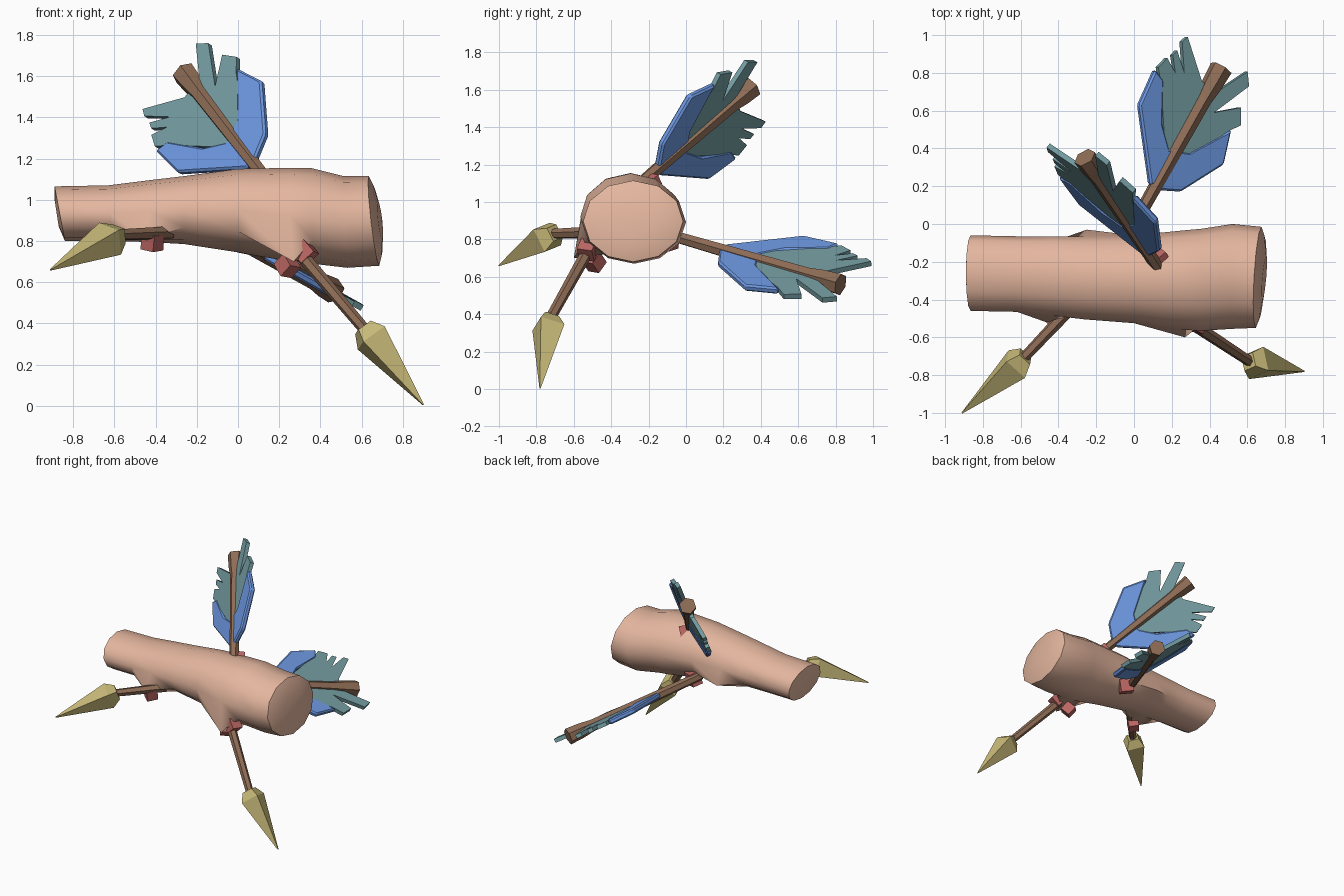
import bpy, bmesh, math
from mathutils import Vector

cube = bpy.data.objects.get("Cube")
if cube:
    bpy.data.objects.remove(cube, do_unlink=True)


def material(name, rgb):
    m = bpy.data.materials.new(name)
    m.use_nodes = True
    m.diffuse_color = (*rgb, 1)
    m.node_tree.nodes["Principled BSDF"].inputs["Base Color"].default_value = (*rgb, 1)
    return m


SKIN = material("skin", (0.78, 0.47, 0.345))
WOOD = material("brown_wood", (0.27, 0.15, 0.092))
GOLD = material("pale_gold", (0.58, 0.49, 0.19))
BLUE = material("feather_blue", (0.155, 0.315, 0.76))
TEAL = material("feather_teal", (0.175, 0.335, 0.36))
FLESH = material("wound_red", (0.5, 0.135, 0.125))


def finish(name, bm, mat, smooth=None):
    bmesh.ops.recalc_face_normals(bm, faces=bm.faces)
    me = bpy.data.meshes.new(name)
    bm.to_mesh(me)
    bm.free()
    ob = bpy.data.objects.new(name, me)
    bpy.context.collection.objects.link(ob)
    me.materials.append(mat)
    if smooth:
        bpy.ops.object.select_all(action='DESELECT')
        ob.select_set(True)
        bpy.context.view_layer.objects.active = ob
        bpy.ops.object.shade_smooth_by_angle(angle=math.radians(smooth))
    return ob


def loft(name, rings, mat, smooth=None):
    """Skin a list of equal-length point rings and cap both ends."""
    bm = bmesh.new()
    vs = [[bm.verts.new(p) for p in r] for r in rings]
    n = len(vs[0])
    for a, b in zip(vs, vs[1:]):
        for i in range(n):
            j = (i + 1) % n
            bm.faces.new((a[i], a[j], b[j], b[i]))
    bm.faces.new(vs[0])
    bm.faces.new(vs[-1])
    return finish(name, bm, mat, smooth)


def spindle(name, start, end, profile, sides, mat, roll=0.0, smooth=None):
    """Straight tapered solid; profile is (fraction along, radius)."""
    start, end = Vector(start), Vector(end)
    d = (end - start).normalized()
    u = d.cross(Vector((0, 0, 1))).normalized()
    w = d.cross(u)
    rings = []
    for t, r in profile:
        c = start.lerp(end, t)
        angs = [roll + math.tau * k / sides for k in range(sides)]
        rings.append([c + r * (math.cos(a) * u + math.sin(a) * w) for a in angs])
    return loft(name, rings, mat, smooth)


def plate(name, outline, origin, d, s, thick, mat, bevel=0.0):
    """Flat outline in the (d, s) plane, given thickness."""
    n = d.cross(s)
    bm = bmesh.new()
    lo = [bm.verts.new(origin + a * d + b * s - n * thick / 2) for a, b in outline]
    face = bm.faces.new(lo)
    ext = bmesh.ops.extrude_face_region(bm, geom=[face])
    top = [e for e in ext["geom"] if isinstance(e, bmesh.types.BMVert)]
    bmesh.ops.translate(bm, verts=top, vec=n * thick)
    ob = finish(name, bm, mat)
    if bevel:
        mod = ob.modifiers.new("edge_bevel", 'BEVEL')
        mod.width = bevel
        mod.segments = 1
    return ob


# Limb: x, back y, front y, bottom z, top z, lean in x by height, lean in x by depth
STATIONS = [(-0.88, -0.16, -0.36, 0.87, 1.0, -0.01, 0),
            (-0.865, -0.06, -0.46, 0.80, 1.065, -0.025, 0),
            (-0.62, -0.065, -0.465, 0.80, 1.07, -0.01, 0),
            (-0.43, -0.065, -0.485, 0.795, 1.095, 0, 0),
            (-0.26, -0.065, -0.505, 0.785, 1.115, 0, 0),
            (0.0, -0.06, -0.525, 0.745, 1.15, 0, 0),
            (0.25, -0.035, -0.56, 0.70, 1.155, 0, 0),
            (0.36, -0.025, -0.565, 0.69, 1.153, 0, 0),
            (0.52, -0.0, -0.555, 0.67, 1.115, -0.01, 0),
            (0.66, -0.015, -0.55, 0.68, 1.115, -0.025, 0.015),
            (0.675, -0.06, -0.51, 0.72, 1.075, -0.02, 0.015),
            (0.69, -0.17, -0.40, 0.81, 0.99, -0.01, 0.01)]
rings = []
for x, yb, yf, zl, zh, lean, skew in STATIONS:
    ring = []
    for k in range(12):
        ang = math.tau * k / 12
        c, s = math.cos(ang), math.sin(ang)
        ring.append((x + lean * s + skew * c, (yb + yf) / 2 + (yb - yf) / 2 * c,
                     (zl + zh) / 2 + (zh - zl) / 2 * s))
    rings.append(ring)
# Skin pulled out around the exit wounds and on the back
rings[6][7] = (0.27, -0.60, 0.70)
rings[3][7] = (-0.45, -0.525, 0.81)
rings[4][11] = (-0.25, -0.03, 0.83)
loft("limb", rings, SKIN, 60)

# Exposed flesh chunks
for name, pos, aim, size in [
        ("upper_entry_flesh", (0.125, -0.19, 1.09), (0.45, -0.7, -0.56), 0.07),
        ("back_entry_flesh", (0.0, -0.095, 0.80), (-0.47, -0.85, 0.24), 0.07),
        ("right_exit_flesh", (-0.415, -0.505, 0.795), (-0.6, -0.75, -0.1), 0.055),
        ("left_exit_flesh", (0.325, -0.525, 0.745), (0.6, -0.3, -0.7), 0.06),
        ("lower_exit_flesh", (0.24, -0.49, 0.68), (0.4, -0.5, -0.7), 0.055)]:
    p, a = Vector(pos), Vector(aim).normalized() * 0.04
    spindle(name, p - a, p + a, [(0, size), (1, size)], 4, FLESH, 0.6)

# Fletching outlines: (distance from nock, sideways)
BLUE_VANE = [(0.22, 0.225), (0.40, 0.285), (0.66, 0.14), (0.72, 0.03), (0.725, -0.04),
             (0.41, -0.325), (0.20, -0.345), (0.22, -0.27), (0.42, -0.15),
             (0.51, -0.04), (0.46, 0.07)]
TEAL_LEFT = [(0.58, 0), (0.12, 0), (0.1, 0.04), (-0.09, 0.14), (-0.03, 0.19), (0.20, 0.085),
             (0.09, 0.21), (0.17, 0.26), (0.24, 0.21), (0.5, 0.09)]
TEAL_RIGHT = [(0.58, 0), (0.1, 0), (0.1, -0.07), (-0.05, -0.27), (-0.01, -0.285),
              (0.12, -0.185), (0.045, -0.285), (0.08, -0.295), (0.15, -0.23),
              (0.11, -0.315), (0.18, -0.335), (0.25, -0.27), (0.5, -0.08)]

# Feathered shafts
for name, nock, entry, side in [
        ("upper", (-0.25, 0.335, 1.60), (0.12, -0.22, 1.12), (0.67, -0.17, 0.72)),
        ("back", (0.45, 0.805, 0.565), (-0.02, -0.04, 0.81), (0.70, -0.50, -0.42))]:
    n, e = Vector(nock), Vector(entry)
    d = (e - n).normalized()
    s = Vector(side)
    s = (s - s.dot(d) * d).normalized()
    spindle(name + "_shaft", n - d * 0.025, e + d * 0.08,
            [(0, 0.062), (0.1, 0.056), (0.18, 0.044), (1, 0.032)], 6, WOOD, 0.2, 40)
    plate(name + "_blue_vane", BLUE_VANE, n, d, s, 0.04, BLUE, 0.01)
    plate(name + "_left_feathers", TEAL_LEFT, n, d, s, 0.03, TEAL)
    plate(name + "_right_feathers", TEAL_RIGHT, n, d, s, 0.03, TEAL)

# Pointed ends that come out of the front
for name, exit_pt, base, tip, roll in [
        ("right", (-0.33, -0.44, 0.84), (-0.585, -0.71, 0.83), (-0.91, -1.0, 0.66), 0.5),
        ("left", (0.25, -0.49, 0.80), (0.615, -0.73, 0.37), (0.90, -0.78, 0.005), 0.3)]:
    spindle(name + "_front_shaft", exit_pt, base, [(0, 0.034), (1, 0.028)],
            6, WOOD, 0.2, 40)
    spindle(name + "_arrowhead", base, tip,
            [(-0.03, 0.055), (0.11, 0.095), (0.6, 0.045), (1, 0.004)], 4, GOLD, roll)
